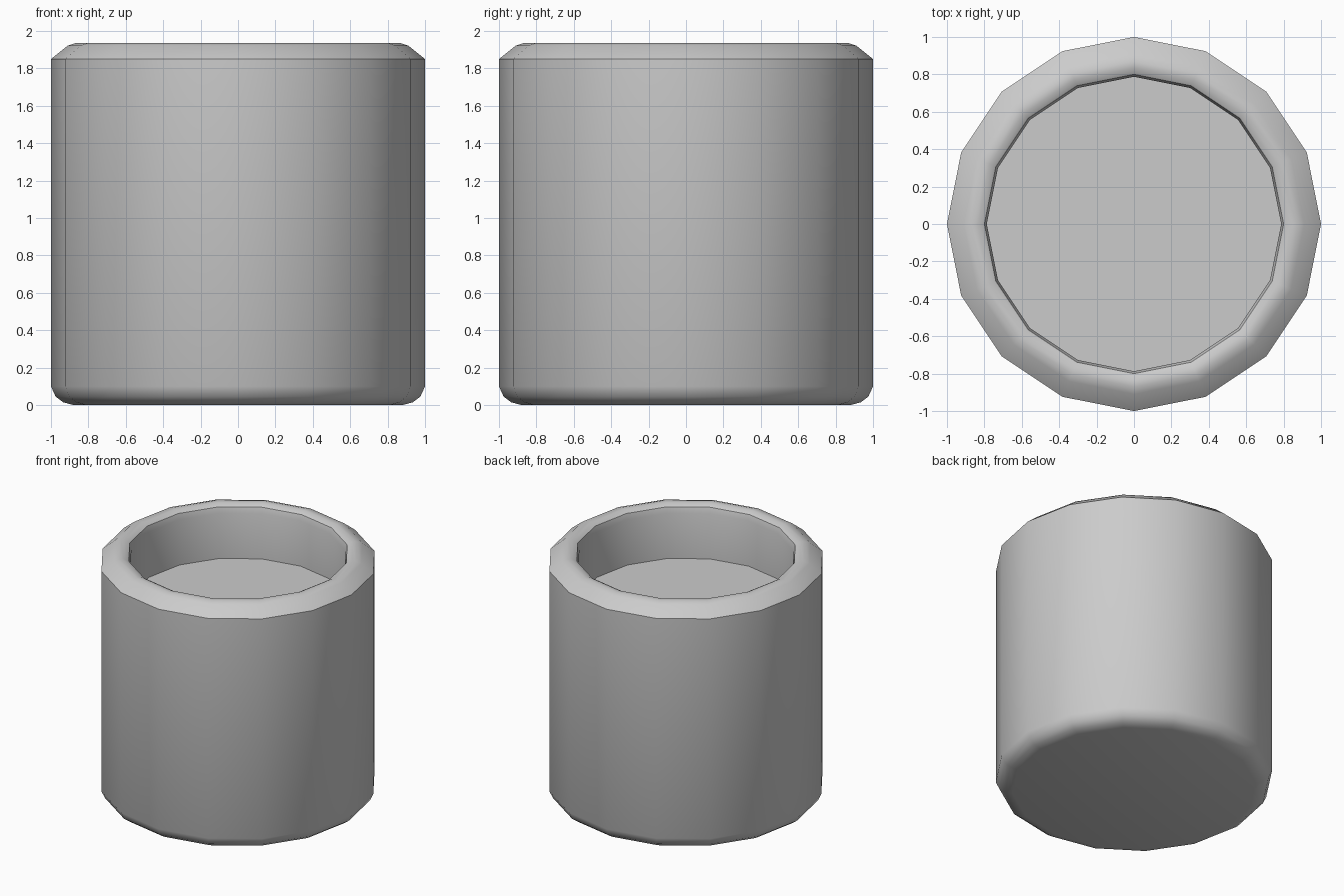
import bpy, bmesh, math

if "Cube" in bpy.data.objects:
    bpy.data.objects.remove(bpy.data.objects["Cube"])

SIDES = 16

# Half profile (radius, height): rounded base, wall, chamfered rim, recess
PROFILE = [
    (0.88, 0.0), (0.935, 0.015), (0.975, 0.045), (1.0, 0.10),
    (1.0, 1.85),
    (0.91, 1.922), (0.87, 1.935), (0.835, 1.935), (0.80, 1.915), (0.787, 1.87),
    (0.787, 1.51),
]


def lathe(name, profile, sides):
    bm = bmesh.new()
    rings = []
    for r, z in profile:
        rings.append([bm.verts.new((r * math.cos(2 * math.pi * i / sides),
                                    r * math.sin(2 * math.pi * i / sides), z))
                      for i in range(sides)])
    for a, b in zip(rings, rings[1:]):
        for i in range(sides):
            j = (i + 1) % sides
            bm.faces.new((a[i], a[j], b[j], b[i]))
    # Base and recess floor
    bm.faces.new(rings[0][::-1])
    bm.faces.new(rings[-1])
    mesh = bpy.data.meshes.new(name)
    bm.to_mesh(mesh)
    bm.free()
    obj = bpy.data.objects.new(name, mesh)
    bpy.context.collection.objects.link(obj)
    return obj


# Cylindrical container with a shallow recess in the top
cup = lathe("cup_body", PROFILE, SIDES)
bpy.context.view_layer.objects.active = cup
cup.select_set(True)
bpy.ops.object.shade_smooth_by_angle(angle=math.radians(35))
